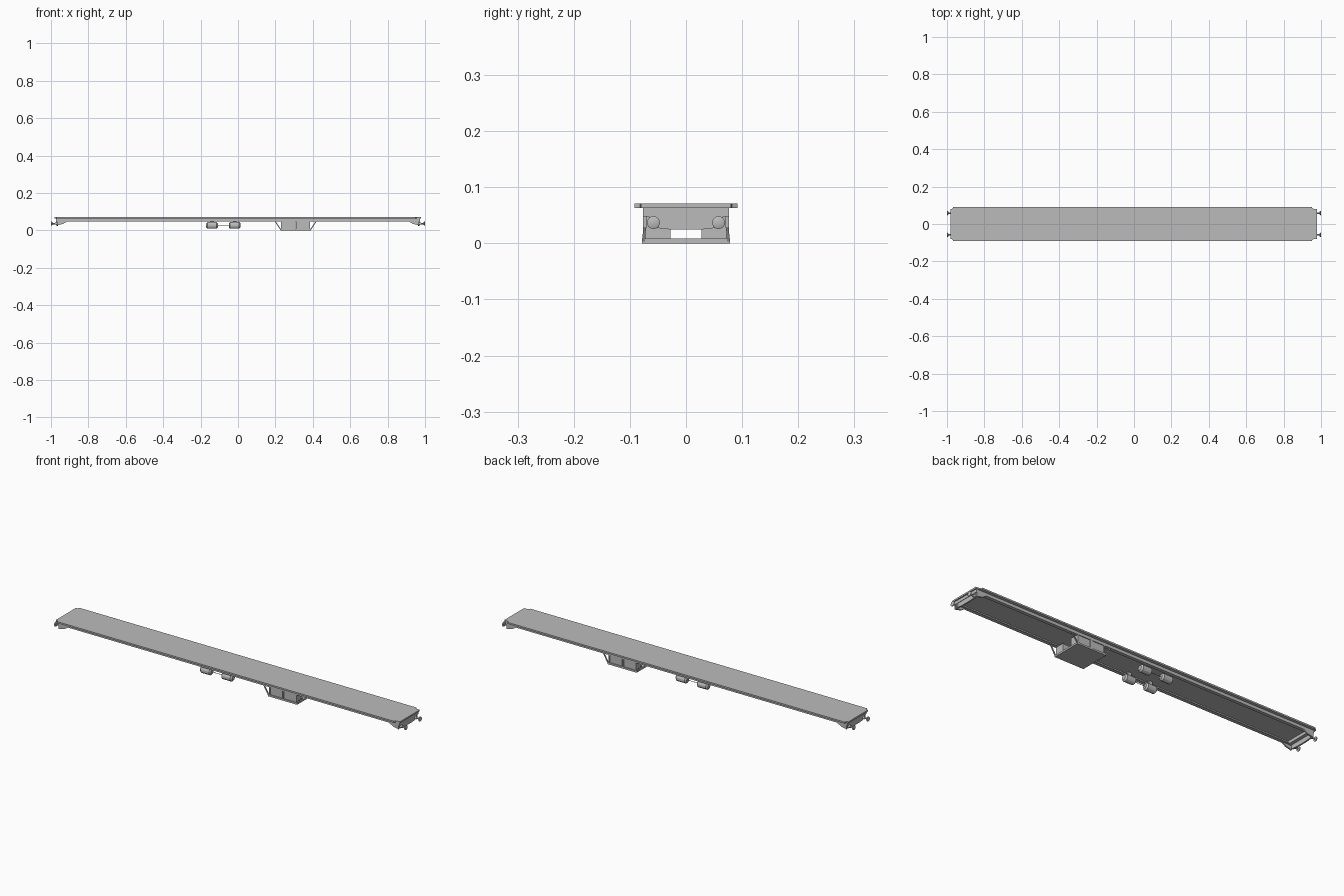
import bpy, bmesh, math
from mathutils import Vector

if "Cube" in bpy.data.objects:
    bpy.data.objects.remove(bpy.data.objects["Cube"])

grey = bpy.data.materials.new("plain grey")
grey.use_nodes = True
grey.diffuse_color = (0.5, 0.5, 0.5, 1)
grey.node_tree.nodes["Principled BSDF"].inputs["Base Color"].default_value = (0.5, 0.5, 0.5, 1)


def finish(name, bm):
    bmesh.ops.recalc_face_normals(bm, faces=bm.faces)
    mesh = bpy.data.meshes.new(name)
    bm.to_mesh(mesh)
    bm.free()
    mesh.materials.append(grey)
    obj = bpy.data.objects.new(name, mesh)
    bpy.context.collection.objects.link(obj)
    return obj


def box(name, x0, x1, y0, y1, z0, z1):
    bm = bmesh.new()
    bmesh.ops.create_cube(bm, size=1)
    for v in bm.verts:
        v.co = ((x0 + x1) / 2 + v.co.x * (x1 - x0),
                (y0 + y1) / 2 + v.co.y * (y1 - y0),
                (z0 + z1) / 2 + v.co.z * (z1 - z0))
    return finish(name, bm)


def prism(name, outline, direction):
    """Extrude a closed outline along a direction."""
    bm = bmesh.new()
    face = bm.faces.new([bm.verts.new(p) for p in outline])
    out = bmesh.ops.extrude_face_region(bm, geom=[face])
    moved = [g for g in out["geom"] if isinstance(g, bmesh.types.BMVert)]
    bmesh.ops.translate(bm, verts=moved, vec=Vector(direction))
    return finish(name, bm)


def lathe_x(name, profile, y, z, sides):
    """Round body along x from (x, radius) pairs."""
    bm = bmesh.new()
    rings = []
    for x, r in profile:
        angles = [2 * math.pi * (i + 0.5) / sides for i in range(sides)]
        rings.append([bm.verts.new((x, y + r * math.cos(a), z + r * math.sin(a))) for a in angles])
    for a, b in zip(rings, rings[1:]):
        for i in range(sides):
            j = (i + 1) % sides
            bm.faces.new((a[i], a[j], b[j], b[i]))
    bm.faces.new(rings[0])
    bm.faces.new(rings[-1])
    return finish(name, bm)


# Floor slab with narrowed ends
half = [(0.978, 0.08), (0.955, 0.082), (0.95, 0.092),
        (-0.967, 0.092), (-0.97, 0.082), (-0.98, 0.08)]
outline = [(x, y, 0.063) for x, y in half] + [(x, -y, 0.063) for x, y in reversed(half)]
prism("floor", outline, (0, 0, 0.008))

for s, side in ((1, "left"), (-1, "right")):
    # Side bars with a shallow lower flange
    box(f"{side}_side_bar", -0.965, 0.965, s * 0.070, s * 0.077, 0.048, 0.064)
    box(f"{side}_side_flange", -0.965, 0.965, s * 0.060, s * 0.077, 0.048, 0.051)

    # Round tanks hung in pairs, joined by a pipe
    for n, cx in enumerate((-0.139, -0.018)):
        lathe_x(f"{side}_tank_{n}", [(cx - 0.031, 0.011), (cx - 0.024, 0.0185),
                                     (cx + 0.024, 0.0185), (cx + 0.031, 0.011)],
                s * 0.055, 0.027, 12)
        box(f"{side}_tank_hanger_{n}", cx - 0.01, cx + 0.01, s * 0.052, s * 0.058, 0.04, 0.064)
    lathe_x(f"{side}_tank_pipe", [(-0.11, 0.0015), (-0.047, 0.0015)], s * 0.055, 0.027, 6)

    # Equipment cases with upright ribs
    for n, x0 in enumerate((0.235, 0.314)):
        box(f"{side}_case_{n}", x0, x0 + 0.068, s * 0.028, s * 0.073, 0.008, 0.048)
    for n, x in enumerate((0.231, 0.303, 0.309, 0.381)):
        box(f"{side}_case_rib_{n}", x, x + 0.005, s * 0.028, s * 0.077, 0.005, 0.05)

    # Slanted braces on both ends of the equipment tray
    for n, (top, foot) in enumerate(((0.198, 0.23), (0.419, 0.387))):
        prism(f"{side}_tray_brace_{n}",
              [(top - 0.003, s * 0.070, 0.05), (top + 0.003, s * 0.070, 0.05),
               (foot + 0.003, s * 0.073, 0.002), (foot - 0.003, s * 0.073, 0.002)],
              (0, s * 0.005, 0))

# Equipment tray across the full width
box("equipment_tray", 0.226, 0.391, -0.078, 0.078, 0, 0.009)

for e, end in ((1, "front_end"), (-1, "rear_end")):
    # End beam and the deeper plate that carries the buffers
    box(f"{end}_beam", e * 0.945, e * 0.972, -0.077, 0.077, 0.048, 0.064)
    plate = [(-0.066, 0.048), (-0.066, 0.029), (-0.03, 0.025),
             (0.03, 0.025), (0.066, 0.029), (0.066, 0.048)]
    prism(f"{end}_plate", [(e * 0.962, y, z) for y, z in plate], (e * 0.008, 0, 0))
    for s, side in ((1, "left"), (-1, "right")):
        # Tapered bracket behind the end plate
        prism(f"{end}_{side}_bracket",
              [(e * 0.968, s * 0.070, 0.027), (e * 0.968, s * 0.070, 0.05),
               (e * 0.91, s * 0.070, 0.05), (e * 0.935, s * 0.070, 0.035)],
              (0, s * 0.007, 0))
        # Buffer: sleeve, rod and domed head
        buffer = lathe_x(f"{end}_{side}_buffer",
                         [(e * x, r) for x, r in ((0.966, 0.008), (0.978, 0.006), (0.979, 0.004),
                                                  (0.992, 0.004), (0.994, 0.0115),
                                                  (0.998, 0.0115), (1.0, 0.007))],
                         s * 0.058, 0.037, 16)
        buffer.data.shade_smooth()
        buffer.data.set_sharp_from_angle(angle=math.radians(35))
